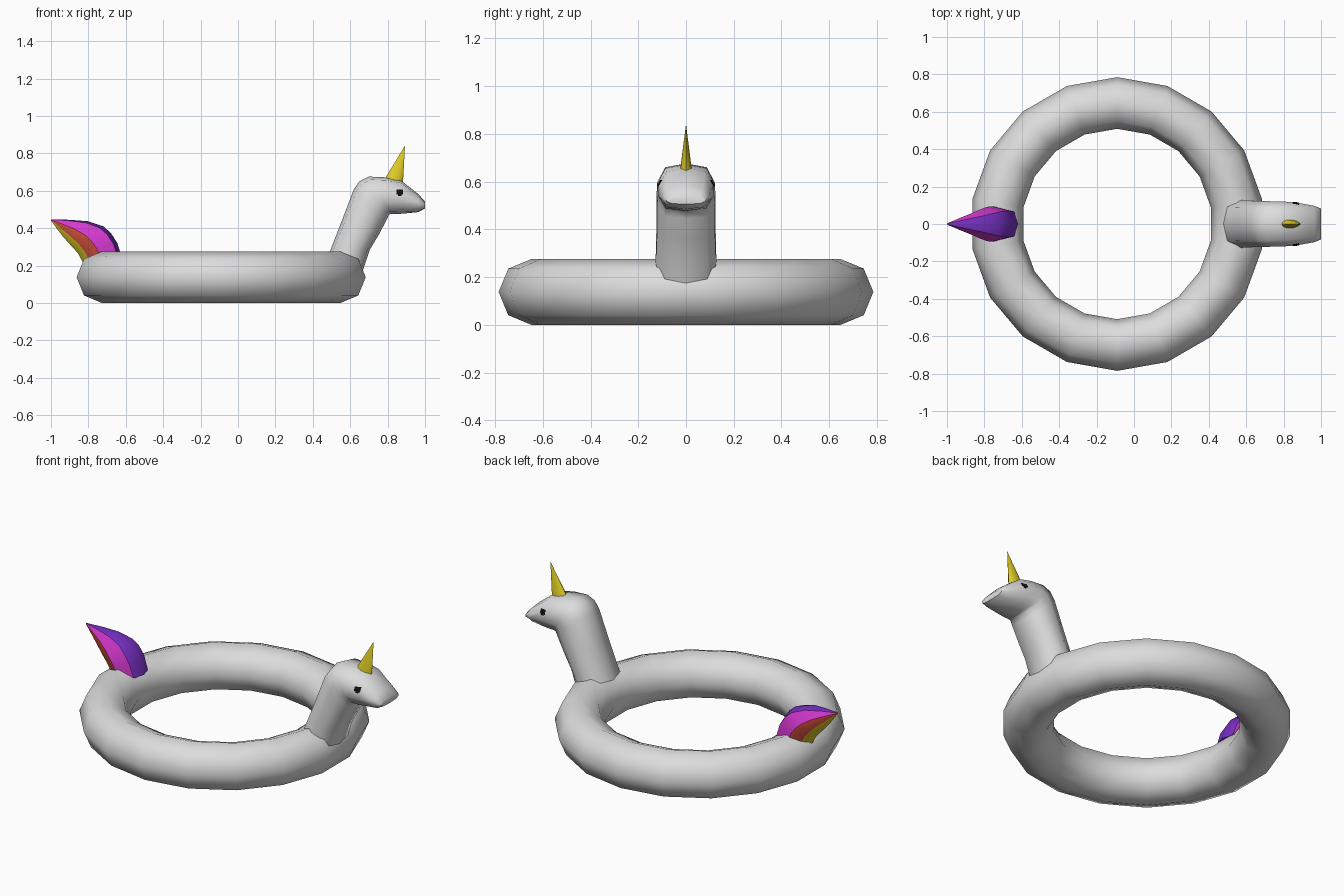
import bpy, bmesh, math
from mathutils import Vector
from mathutils.bvhtree import BVHTree

if "Cube" in bpy.data.objects:
    bpy.data.objects.remove(bpy.data.objects["Cube"])


def material(name, r, g, b):
    m = bpy.data.materials.new(name)
    m.diffuse_color = (r, g, b, 1)
    m.use_nodes = True
    m.node_tree.nodes["Principled BSDF"].inputs["Base Color"].default_value = m.diffuse_color
    return m


WHITE = material("soft white", 0.72, 0.72, 0.72)
GOLD = material("gold yellow", 0.75, 0.62, 0.02)
BLACK = material("black", 0.005, 0.005, 0.005)
PURPLE = material("purple", 0.19, 0.03, 0.56)
MAGENTA = material("magenta", 0.66, 0.04, 0.62)
CORAL = material("coral red", 0.75, 0.09, 0.05)


def finish(name, bm, mats, angle=60):
    bmesh.ops.recalc_face_normals(bm, faces=bm.faces)
    me = bpy.data.meshes.new(name)
    bm.to_mesh(me)
    ob = bpy.data.objects.new(name, me)
    bpy.context.collection.objects.link(ob)
    for m in mats:
        me.materials.append(m)
    bpy.ops.object.select_all(action='DESELECT')
    ob.select_set(True)
    bpy.context.view_layer.objects.active = ob
    bpy.ops.object.shade_smooth_by_angle(angle=math.radians(angle))
    return ob


def loft(sections, half):
    """Sections are (upper x, upper z, lower x, lower z, half width);
    half is one side of the cross-section, mirrored in y."""
    prof = half + [(-u, v) for u, v in half[-2:0:-1]]
    n, k = len(prof), len(half) - 1
    bm = bmesh.new()
    rings = []
    for ax, az, bx, bz, w in sections:
        a, b = Vector((ax, 0, az)), Vector((bx, 0, bz))
        rings.append([bm.verts.new((a + b) / 2 + (a - b) / 2 * v + Vector((0, u * w, 0)))
                      for u, v in prof])
    for r, s in zip(rings, rings[1:]):
        for i in range(n):
            j = (i + 1) % n
            f = bm.faces.new((r[i], r[j], s[j], s[i]))
            f.material_index = i if i < k else n - 1 - i   # stripe number
    bm.faces.new(rings[0])
    bm.faces.new(rings[-1])
    return bm


# Float ring
bpy.ops.mesh.primitive_torus_add(major_segments=18, minor_segments=8, major_radius=0.647,
                                 minor_radius=0.138, location=(-0.09, 0, 0.138),
                                 rotation=(0, 0, math.radians(10)))
ring = bpy.context.object
ring.name = "float_ring"
ring.data.materials.append(WHITE)
bpy.ops.object.shade_smooth_by_angle(angle=math.radians(60))

# Neck and head
bm = loft([(0.44, 0.16, 0.65, 0.12, 0.127),
           (0.495, 0.285, 0.705, 0.285, 0.127),
           (0.555, 0.44, 0.75, 0.36, 0.124),
           (0.62, 0.61, 0.795, 0.445, 0.123),
           (0.65, 0.652, 0.808, 0.474, 0.122),
           (0.70, 0.676, 0.822, 0.476, 0.121),
           (0.79, 0.672, 0.845, 0.476, 0.119),
           (0.87, 0.656, 0.885, 0.478, 0.113),
           (0.965, 0.582, 0.965, 0.486, 0.097),
           (1.0, 0.542, 1.0, 0.506, 0.083)],
          [(0, 1), (0.72, 0.84), (1, 0.2), (0.98, -0.35), (0.7, -0.88), (0, -1)])
for f in bm.faces:
    f.material_index = 0
tree = BVHTree.FromBMesh(bm)
finish("neck_and_head", bm, [WHITE])

# Eyes: thin plates laid on the head surface
for side, name in ((1, "left_eye"), (-1, "right_eye")):
    bm = bmesh.new()
    grid = {}
    for i in range(5):
        for k in range(5):
            o = Vector((0.847 + i * 0.009, side, 0.572 + k * 0.0085))
            hit = tree.ray_cast(o, Vector((0, -side, 0)))[0]
            grid[i, k] = bm.verts.new(hit + Vector((0, side * 0.003, 0)))
    for i in range(4):
        for k in range(4):
            if (i, k) not in ((0, 0), (3, 0)):
                q = [grid[i, k], grid[i + 1, k], grid[i + 1, k + 1], grid[i, k + 1]]
                bm.faces.new(q if side < 0 else q[::-1])
    bmesh.ops.solidify(bm, geom=bm.faces[:], thickness=0.002)
    finish(name, bm, [BLACK])

# Horn: leaning narrow cone
bm = bmesh.new()
tip = bm.verts.new((0.893, 0, 0.842))
base = [bm.verts.new((0.835 + 0.047 * math.cos(a), 0.024 * math.sin(a),
                      0.657 - 0.012 * math.cos(a)))
        for a in (2 * math.pi * i / 10 for i in range(10))]
bm.faces.new(base)
for i in range(10):
    bm.faces.new((base[i], base[(i + 1) % 10], tip))
finish("horn", bm, [GOLD])

# Tail: curled point with lengthwise colour stripes
bm = loft([(-0.62, 0.24, -0.82, 0.20, 0.088),
           (-0.645, 0.32, -0.855, 0.265, 0.094),
           (-0.68, 0.375, -0.88, 0.294, 0.092),
           (-0.72, 0.41, -0.905, 0.32, 0.080),
           (-0.80, 0.437, -0.938, 0.358, 0.056),
           (-0.90, 0.445, -0.97, 0.40, 0.030),
           (-1.0, 0.447, -1.0, 0.442, 0.003)],
          [(0, 1), (0.75, 0.8), (1, -0.05), (0.62, -0.65), (0, -1)])
finish("tail", bm, [PURPLE, MAGENTA, CORAL, GOLD], 40)
